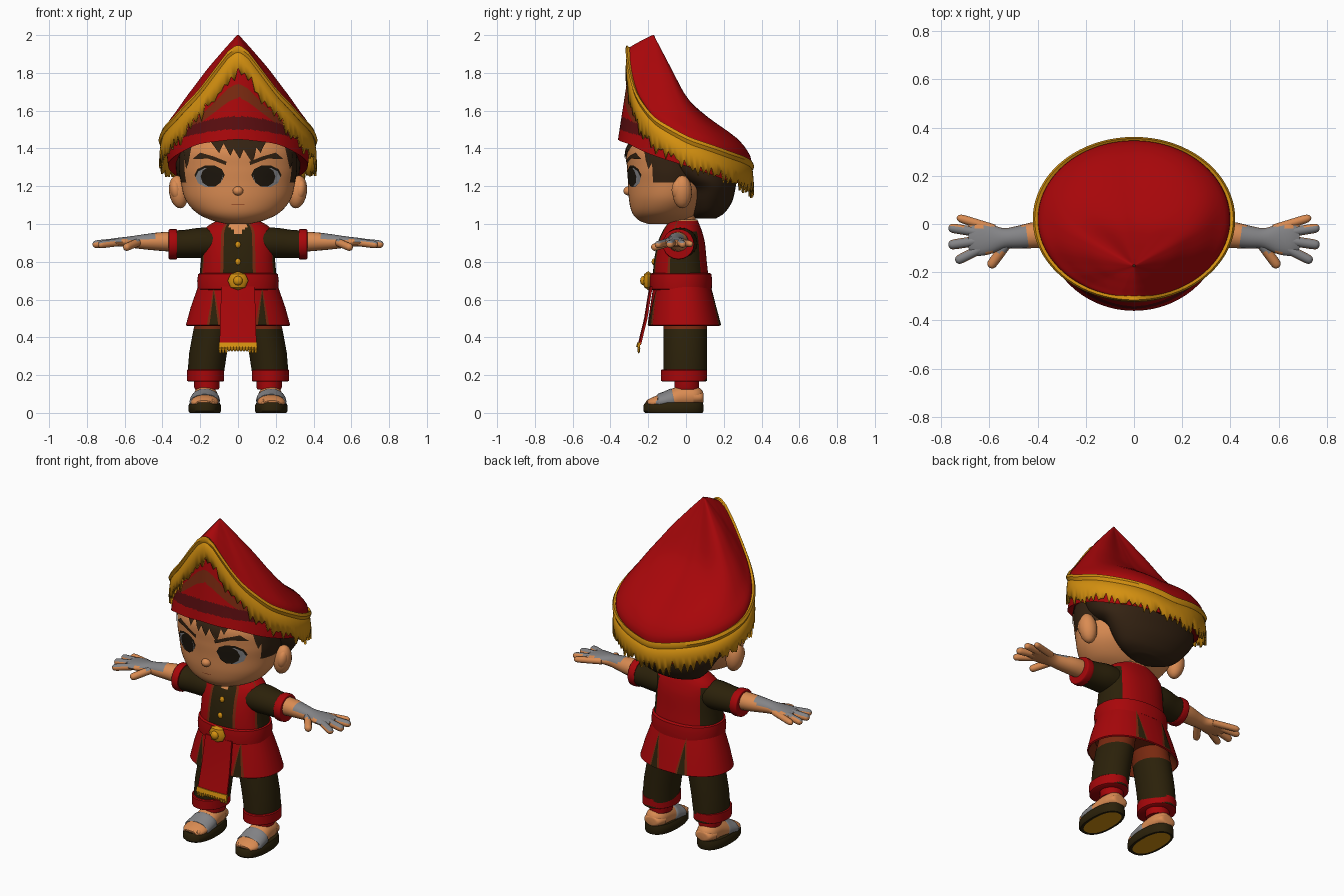
import bpy, bmesh, math, random
from mathutils import Vector, Matrix
from mathutils.bvhtree import BVHTree

random.seed(4)
if "Cube" in bpy.data.objects:
    bpy.data.objects.remove(bpy.data.objects["Cube"])

COLOURS = {"red": (.39, .002, .003), "dark red": (.1, .004, .005), "rust": (.19, .022, .005),
           "gold": (.66, .28, .005), "skin": (.7, .26, .085), "olive": (.024, .015, .003),
           "hair brown": (.034, .016, .006), "grey": (.23, .23, .24), "eye dark": (.012, .008, .004)}
MATS = {}
for key, rgb in COLOURS.items():
    m = bpy.data.materials.new(key)
    m.use_nodes = True
    m.diffuse_color = (*rgb, 1)
    bsdf = m.node_tree.nodes["Principled BSDF"]
    bsdf.inputs["Base Color"].default_value = (*rgb, 1)
    bsdf.inputs["Roughness"].default_value = .9
    MATS[key] = m


def finish(name, bm, mats, rule=None, angle=40):
    """Rule gets face index, centre and normal and returns a material name."""
    bmesh.ops.recalc_face_normals(bm, faces=bm.faces[:])
    bm.faces.index_update()
    for f in bm.faces:
        f.smooth = True
        f.material_index = mats.index(rule(f.index, f.calc_center_median(), f.normal)) if rule else 0
    me = bpy.data.meshes.new(name)
    bm.to_mesh(me)
    bm.free()
    me.set_sharp_from_angle(angle=math.radians(angle))
    for k in mats:
        me.materials.append(MATS[k])
    ob = bpy.data.objects.new(name, me)
    bpy.context.collection.objects.link(ob)
    return ob


def loft(name, rings, mats, rule=None, caps=True, angle=40):
    bm = bmesh.new()
    n = len(rings[0])
    vs = [[bm.verts.new(p) for p in r] for r in rings]
    for a, b in zip(vs, vs[1:]):
        for j in range(n):
            bm.faces.new((a[j], a[(j + 1) % n], b[(j + 1) % n], b[j]))
    if caps:
        bm.faces.new(vs[0])
        bm.faces.new(vs[-1])
    return finish(name, bm, mats, rule, angle)


def ring(z, rx, yf, yb, n=48, p=1, cx=0):
    """Horizontal oval from front yf to back yb; point 0 faces front."""
    power = lambda v: math.copysign(abs(v) ** p, v)
    pts = [(math.sin(math.tau * j / n), math.cos(math.tau * j / n)) for j in range(n)]
    return [Vector((cx + rx * power(s), (yf + yb) / 2 - (yb - yf) / 2 * power(c), z)) for s, c in pts]


def spline(rows, k=4):
    """Catmull-Rom resampling of profile rows."""
    out = []
    for i in range(len(rows) - 1):
        quad = list(zip(rows[max(i - 1, 0)], rows[i], rows[i + 1], rows[min(i + 2, len(rows) - 1)]))
        for s in range(k):
            t = s / k
            out.append([b + .5 * t * (c - a + t * (2 * a - 5 * b + 4 * c - d + t * (3 * (b - c) + d - a)))
                        for a, b, c, d in quad])
    return out + [list(rows[-1])]


def tube(name, rows, mats, rule=None, n=20, mirror=1):
    """Rows hold x, y, z, sideways radius, upright radius."""
    rows = spline(rows)
    pts = [Vector((r[0] * mirror, r[1], r[2])) for r in rows]
    rings = []
    for i, r in enumerate(rows):
        t = (pts[min(i + 1, len(pts) - 1)] - pts[max(i - 1, 0)]).normalized()
        side = t.cross((0, 0, 1)).normalized()
        up = side.cross(t)
        rings.append([pts[i] + side * r[3] * math.cos(math.tau * j / n) + up * r[4] * math.sin(math.tau * j / n)
                      for j in range(n)])
    return loft(name, rings, mats, rule)


def ball(name, pos, size, mat, seg=20, rot=0):
    bm = bmesh.new()
    mtx = Matrix.Translation(pos) @ Matrix.Rotation(rot, 4, 'Y') @ Matrix.Diagonal((*size, 1))
    bmesh.ops.create_uvsphere(bm, u_segments=seg, v_segments=max(seg // 2, 4), radius=1, matrix=mtx)
    return finish(name, bm, [mat])


def tree(ob):
    return BVHTree.FromPolygons([v.co for v in ob.data.vertices], [p.vertices[:] for p in ob.data.polygons])


def hit(bvh, x, z, side=-1):
    loc = bvh.ray_cast(Vector((x, side * 2, z)), Vector((0, -side, 0)))[0]
    return loc.y if loc else side * .15


def decal(name, bvh, outline, mat, lift=.004, side=-1):
    """Thin plate following the surface under an x-z outline."""
    m = len(outline)
    edge = [Vector(outline[i]).lerp(Vector(outline[(i + 1) % m]), t / 4) for i in range(m) for t in range(4)]
    mid = sum(edge, Vector((0, 0))) / len(edge)
    rings = []
    for f in (1, .7, .4, .04):
        pts = [mid.lerp(e, f) for e in edge]
        rings.append([Vector((p.x, hit(bvh, p.x, p.y, side) + side * lift, p.y)) for p in pts])
    return loft(name, rings, [mat])


def oval(cx, cz, rx, rz):
    return [(cx + rx * math.cos(math.tau * i / 10), cz + rz * math.sin(math.tau * i / 10)) for i in range(10)]


def table(a, rows):
    for (a0, v0), (a1, v1) in zip(rows, rows[1:]):
        if a <= a1:
            return v0 + (v1 - v0) * (a - a0) / (a1 - a0)
    return rows[-1][1]


# Head with hair-coloured temples, nose, ears and hair
head = loft("head", [ring(z, rx, yf, yb, 72) for z, rx, yf, yb in spline([
    (1.0, .06, -.2, -.06), (1.02, .14, -.25, 0), (1.06, .22, -.285, .06), (1.13, .278, -.302, .12),
    (1.22, .302, -.307, .15), (1.3, .312, -.312, .15), (1.4, .3, -.31, .15), (1.5, .22, -.24, .1)], 6)],
    ["skin", "hair brown"],
    lambda i, c, nrm: "hair brown" if c.z > 1.22 and c.y > -.17 - (c.z - 1.22) * .1 else "skin")
face = tree(head)
ball("nose", (0, -.305, 1.175), (.028, .026, .024), "skin")
loft("hair_back", [ring(z, rx, yf, yb) for z, rx, yf, yb in spline([
    (1.03, .1, .05, .16), (1.06, .18, .03, .205), (1.12, .24, .01, .245), (1.19, .29, 0, .262),
    (1.24, .32, -.08, .27), (1.3, .328, -.17, .28), (1.36, .328, -.2, .285), (1.46, .28, -.2, .25)])],
    ["hair brown"])
for tip, left, right, low in ((-.04, -.1, .03, 1.36), (.075, -.02, .11, 1.325), (.01, -.07, .06, 1.345),
                              (.12, .05, .17, 1.375), (-.1, -.17, -.05, 1.375),
                              (.275, .235, .3, 1.29), (-.275, -.3, -.235, 1.29)):
    decal("fringe_lock", face, [(left, 1.47), (right, 1.47), (tip + .012, low + .03), (tip, low)],
          "hair brown", .009)
decal("mouth", face, [(-.04, 1.105), (0, 1.102), (.04, 1.105), (0, 1.106)], "rust", .003)
for s in (1, -1):
    ball("ear", (s * .315, -.02, 1.17), (.05, .052, .088), "skin", rot=s * .15)
    ball("ear_hollow", (s * .33, -.04, 1.18), (.03, .036, .055), "skin", rot=s * .15)
    decal("lash", face, oval(s * .15, 1.26, .08, .052), "eye dark", .003)
    decal("eye_white", face, oval(s * .152, 1.247, .073, .053), "grey", .005)
    decal("iris", face, oval(s * .14, 1.25, .058, .054), "eye dark", .008)
    decal("eyebrow", face, [(s * x, z) for x, z in (
        (.06, 1.33), (.13, 1.358), (.2, 1.378), (.24, 1.345), (.2, 1.36), (.13, 1.337), (.065, 1.312))],
        "hair brown", .007)

# Peaked hat: crown, front band, gold cord and hanging fringe
N = 144
RIM = [(0, 1.965), (30, 1.69), (55, 1.55), (90, 1.44), (130, 1.365), (180, 1.3)]
BRIM = [(0, 1.45), (34, 1.425), (56, 1.375), (90, 1.31), (130, 1.23), (180, 1.185)]


def angle_of(j):
    a = 360 * j / N
    return min(a, 360 - a)


def soft(j, rows):
    return sum(table(angle_of((j + d) % N), rows) for d in (-3, -1, 0, 1, 3)) / 5


def hoop(scale, drop, rows=RIM, rx=.4, yf=-.305, yb=.345):
    flat = ring(0, rx, yf, yb, N)
    mid = Vector((0, (yf + yb) / 2, 0))
    return [mid + (p - mid) * scale + Vector((0, 0, soft(j, rows) - drop)) for j, p in enumerate(flat)]


rim = hoop(1, 0)
apex = Vector((0, -.175, 2))
crown = [hoop(.95, .02)]
for h, side_f, back_f in spline([(0, 1, 1), (.08, .975, .99), (.2, .86, .87), (.35, .72, .59), (.5, .57, .36),
                                 (.65, .42, .23), (.8, .25, .13), (.92, .11, .055), (1, .012, .012)], 3):
    row = []
    for j, p in enumerate(rim):
        w = max(0, -math.cos(math.tau * j / N))
        f = side_f + (back_f - side_f) * w * w * (3 - 2 * w)
        q = apex.lerp(p, f)
        q.z = p.z + (apex.z - p.z) * h
        row.append(q)
    crown.append(row)
loft("hat_crown", crown, ["red"], caps=False, angle=70)

low = hoop(1, 0, BRIM, .37, -.36, .34)
high = hoop(.955, .03)
STEPS = 60
band = [hoop(.86, -.03, BRIM, .37, -.36, .34)]
band += [[a.lerp(b, k / STEPS) for a, b in zip(low, high)] for k in range(STEPS + 1)]


def band_colour(i, c, nrm):
    stripe = c.z - 1.5 + .5 * c.x ** 2
    if c.y > -.05 or i < N:
        return "red"
    if 0 < stripe < .068 - .25 * abs(c.x) ** 2:
        return "dark red"
    return "rust" if 30 * N < i < 40 * N else "red"


loft("hat_front_band", band, ["red", "dark red", "rust"], band_colour, caps=False)
outer, middle, hem = hoop(1.015, -.01), hoop(1.04, .07), hoop(1.045, 0)
for j, p in enumerate(hem):
    p.z -= random.uniform(.13, .18) if j % 2 else random.uniform(.09, .14)
tassels = loft("hat_fringe", [outer, middle, hem], ["gold"], caps=False)
tassels.modifiers.new("thickness", 'SOLIDIFY').thickness = .012
loft("hat_cord", [hoop(s, d) for s, d in ((1, -.012), (1.03, -.018), (1.05, 0), (1.03, .02), (1, .014))],
     ["gold"], caps=False)

# Torso with open vest over a dark shirt
T = 72


def torso_colour(i, c, nrm):
    a = i % T * 360 / T + 2.5
    a = min(a, 360 - a)
    if c.z > 1.012:
        return "skin"
    if a < 18:
        return "skin" if c.z > .945 + a * .003 else "olive"
    if a < 24 or 64 < a < 70:
        return "rust"
    return "olive" if 70 < a < 133 and c.z < .96 else "red"


torso = loft("torso", [ring(z, rx, yf, yb, T, .88) for z, rx, yf, yb in spline([
    (.6, .2, -.17, .12), (.7, .205, -.175, .12), (.8, .197, -.17, .11), (.9, .193, -.15, .1),
    (.96, .185, -.125, .085), (1.0, .145, -.1, .07), (1.025, .09, -.085, .06)])],
    ["red", "olive", "rust", "skin"], torso_colour)
loft("neck", [ring(z, .07, -.08, .05) for z in (.98, 1.08)], ["skin"])
loft("sash", [ring(z, rx, -rx * .85 - .01, rx * .85 - .045, T, .9) for z, rx in (
    (.65, .2), (.655, .213), (.7, .216), (.735, .211), (.74, .2))], ["red"])
chest = tree(torso)
for z in (.8, .89):
    ball("button", (0, hit(chest, 0, z), z), (.015, .012, .018), "gold", 12)
ball("buckle", (0, -.2, .7), (.055, .03, .05), "gold", 8)
ball("buckle_boss", (0, -.225, .7), (.025, .018, .025), "gold", 12)

# Flared skirt with slits, and front apron with gold hem
skirt = loft("skirt", [ring(z, rx, yf, yb, T, .9) for z, rx, yf, yb in (
    (.69, .205, -.17, .125), (.64, .222, -.178, .14), (.56, .25, -.19, .16), (.465, .276, -.203, .183),
    (.46, .268, -.196, .176), (.52, .23, -.16, .14))], ["red", "rust"],
    lambda i, c, nrm: "rust" if i >= 4 * T and nrm.z < 0 else "red")
cloth = tree(skirt)
for s in (1, -1):
    for side, x in ((-1, .128), (1, .09)):
        decal("slit_trim", cloth, [(s * x, .67), (s * (x + .037), .466), (s * (x - .037), .466)],
              "rust", .004, side)
        decal("slit", cloth, [(s * x, .645), (s * (x + .023), .466), (s * (x - .023), .466)],
              "olive", .007, side)


def panel(name, rows, mat):
    loft(name, [[Vector((x, y + d, z)) for x, d in ((-w, .012), (-w, 0), (0, -.006), (w, 0), (w, .012))]
                for z, w, y in rows], [mat])


panel("apron", [(.67, .088, -.188), (.62, .09, -.197), (.5, .094, -.216), (.36, .098, -.25)], "red")
panel("apron_hem", [(.372, .101, -.252), (.348, .102, -.258)], "gold")
for i in range(13):
    x = -.094 + i * .0157
    ball("apron_tassel", (x, -.25, .342), (.009, .008, .028 if abs(i - 6) > 3 else .018), "gold", 8)


# Arms and hands, legs and feet, mirrored left and right
def hand_colour(i, c, nrm):
    thumb = abs(c.x) < .61 and c.y < -.115
    return "grey" if nrm.z > .3 and abs(c.x) > .44 and c.y < -.012 and not thumb else "skin"


both = ["skin", "grey"]
for s in (1, -1):
    tube("sleeve", [(.12, -.03, .9, .09, .08), (.2, -.03, .9, .09, .08), (.28, -.035, .895, .08, .074),
                    (.36, -.04, .893, .076, .072)], ["olive"], mirror=s)
    tube("sleeve_cuff", [(.322, -.04, .893, .076, .07), (.326, -.04, .893, .083, .08),
                         (.362, -.04, .893, .083, .08), (.367, -.04, .893, .074, .07)], ["red"], mirror=s)
    tube("arm", [(.3, -.04, .905, .055, .055), (.4, -.045, .907, .055, .05), (.48, -.055, .906, .047, .042),
                 (.54, -.06, .905, .043, .034), (.6, -.062, .905, .064, .026), (.65, -.06, .903, .072, .022),
                 (.685, -.06, .9, .055, .015)], both, hand_colour, mirror=s)
    for x0, y0, x1, y1, r, drop in ((.58, -.02, .735, .028, .018, .01), (.64, -.035, .77, -.015, .02, .012),
                                    (.65, -.07, .77, -.088, .021, .012), (.63, -.1, .74, -.155, .02, .014),
                                    (.53, -.085, .6, -.18, .021, .03)):
        rows = [(x0 + (x1 - x0) * t, y0 + (y1 - y0) * t, .903 - drop * t, r * k, r * k)
                for t, k in ((0, 1), (.5, 1), (.85, .95), (.96, .65), (1, .15))]
        tube("finger", rows, both, hand_colour, 12, s)
    leg = [(.17, .172, .095), (.2, .172, .096), (.32, .158, .1), (.445, .135, .1), (.56, .11, .09)]
    loft("trouser_leg", [ring(z, rx, -.12, .11, cx=s * x) for z, x, rx in leg], ["olive", "rust"],
         lambda i, c, nrm: "rust" if c.z > .445 else "olive")
    loft("trouser_cuff", [ring(z, rx, -.022 - rx * 1.12, rx * 1.12, cx=s * .172) for z, rx in (
        (.165, .09), (.17, .098), (.225, .099), (.23, .094))], ["red"])
    loft("ankle_band", [ring(z, rx, -.06, .07, cx=s * .165) for z, rx in ((.125, .062), (.135, .067), (.2, .067))],
         ["red"])
    # Sole has a pale tread inside a dark rim
    loft("sandal_sole", [ring(z, rx, yf, yb, p=.85, cx=s * .176) for z, rx, yf, yb in (
        (0, .066, -.195, .075), (0, .08, -.215, .088), (.01, .086, -.225, .092), (.04, .086, -.225, .092),
        (.055, .078, -.215, .09))], ["olive", "gold"],
        lambda i, c, nrm: "gold" if i == 4 * 48 else "olive")
    tube("foot", [(.172, .08, .075, .035, .03), (.172, .05, .085, .06, .055), (.172, -.02, .085, .066, .06),
                  (.175, -.1, .065, .073, .045), (.178, -.17, .055, .07, .03), (.18, -.205, .05, .045, .016)],
         ["skin"], mirror=s)
    tube("sandal_strap", [(.174, -.065, .073, .072, .05), (.174, -.07, .072, .077, .057),
                          (.176, -.11, .064, .08, .049), (.177, -.145, .058, .079, .042),
                          (.177, -.15, .058, .07, .034)], ["grey"], mirror=s)
    tube("heel", [(.172, .093, .08, .02, .02), (.172, .085, .08, .05, .03), (.172, .04, .08, .066, .04)],
         ["skin"], mirror=s)
    for i in range(5):
        ball("toe", (s * (.132 + i * .022), -.19 + abs(i - 1) * .006, .058), (.013, .022, .015), "skin", 10)
